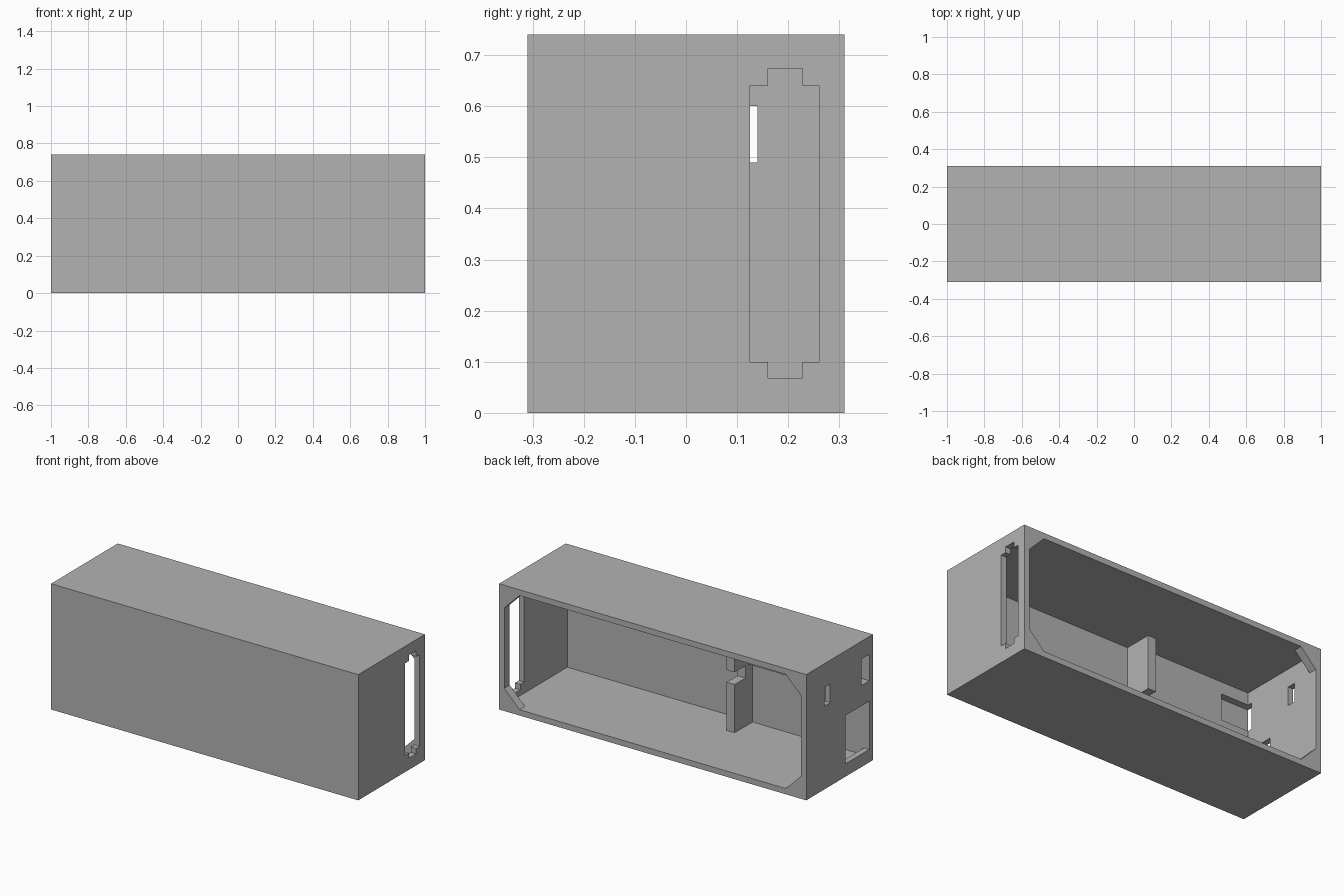
import bpy
import bmesh
from mathutils import Vector

cube = bpy.data.objects.get("Cube")
if cube:
    bpy.data.objects.remove(cube, do_unlink=True)

# Overall half sizes, height and wall thickness
HX, HY, H, T = 1.0, 0.31, 0.74, 0.034
IX, IY = HX - T, T - HY
PAD_Y = -0.235

grey = bpy.data.materials.new("grey")
grey.use_nodes = True
grey.diffuse_color = (0.45, 0.45, 0.45, 1)
grey.node_tree.nodes["Principled BSDF"].inputs["Base Color"].default_value = (0.45, 0.45, 0.45, 1)


def prism(name, profile, offset):
    """Extrude a closed planar outline by an offset vector."""
    bm = bmesh.new()
    face = bm.faces.new([bm.verts.new(p) for p in profile])
    new = bmesh.ops.extrude_face_region(bm, geom=[face])["geom"]
    bmesh.ops.translate(bm, vec=Vector(offset),
                        verts=[v for v in new if isinstance(v, bmesh.types.BMVert)])
    bmesh.ops.recalc_face_normals(bm, faces=bm.faces)
    mesh = bpy.data.meshes.new(name)
    bm.to_mesh(mesh)
    bm.free()
    mesh.materials.append(grey)
    obj = bpy.data.objects.new(name, mesh)
    bpy.context.scene.collection.objects.link(obj)
    return obj


def box(name, xs, ys, zs):
    (x0, x1), (y0, y1), (z0, z1) = xs, ys, zs
    return prism(name, [(x0, y0, z0), (x1, y0, z0), (x1, y1, z0), (x0, y1, z0)],
                 (0, 0, z1 - z0))


def cut(obj, *ranges):
    """Subtract a box from the object and bake the result."""
    cutter = box("cutter", *ranges)
    cutter.hide_render = True
    mod = obj.modifiers.new("cut", "BOOLEAN")
    mod.operation, mod.solver, mod.object = "DIFFERENCE", "EXACT", cutter
    graph = bpy.context.evaluated_depsgraph_get()
    mesh = bpy.data.meshes.new_from_object(obj.evaluated_get(graph))
    obj.modifiers.clear()
    obj.data = mesh
    bpy.data.objects.remove(cutter, do_unlink=True)


# Hollow shell, open at the back
shell = box("shell", (-HX, HX), (-HY, HY), (0, H))
cut(shell, (-IX, IX), (IY, HY + 0.1), (T, H - T))

# Stepped slot in the left end
LEFT = (IX - 0.02, HX + 0.05)
cut(shell, LEFT, (0.125, 0.26), (0.10, 0.64))
cut(shell, LEFT, (0.16, 0.228), (0.068, 0.674))

# Ports in the right end
RIGHT = (-HX - 0.05, -IX + 0.02)
PORT = ((IY, -0.206), (0.48, 0.635))
cut(shell, RIGHT, (0.087, 0.14), (0.49, 0.60))
cut(shell, RIGHT, *PORT)
cut(shell, RIGHT, (IY, -0.057), (0.076, 0.36))

# Thicker upper front wall with a pocket leading to the port
pad = box("front_wall_pad", (-IX, -0.24), (IY, PAD_Y), (0.39, H - T))
cut(pad, (-HX - 0.05, -0.786), *PORT)

# Notched partition plate
outer, inner = -0.11, -0.21
outline = [(IY, T), (outer, T), (outer, 0.318), (inner, 0.318),
           (inner, 0.39), (outer, 0.39), (outer, H - T), (IY, H - T)]
prism("partition_plate", [(-0.24, y, z) for y, z in outline], (0.052, 0, 0))

# Corner gussets around the back opening
for sx, side in ((-1, "right"), (1, "left")):
    for z, dz, level in ((T, 0.1, "lower"), (H - T, -0.1, "upper")):
        prism(f"{level}_{side}_gusset",
              [(sx * IX, HY, z), (sx * (IX - 0.1), HY, z), (sx * IX, HY, z + dz)],
              (0, -0.05, 0))
